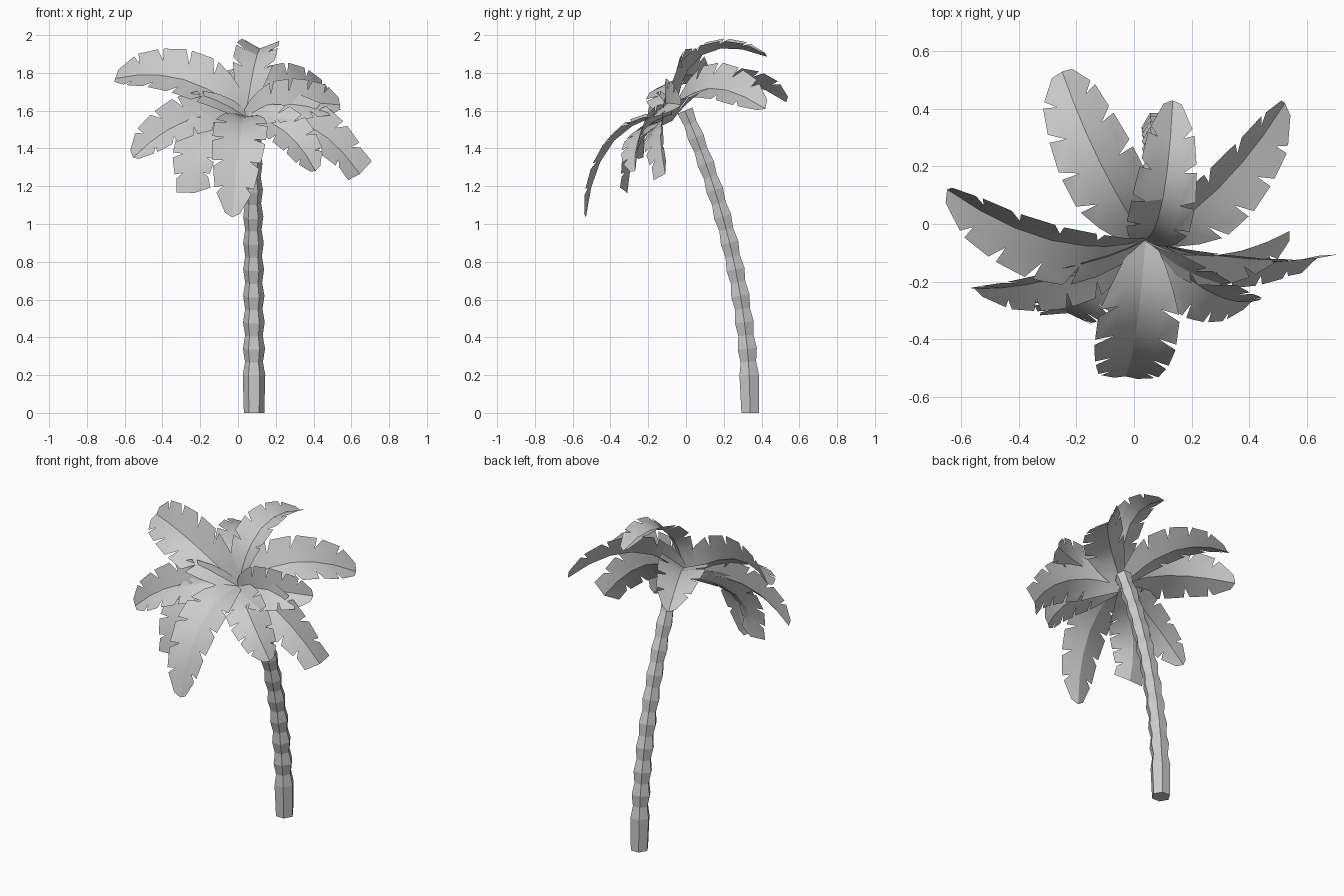
import bpy, bmesh, math
from mathutils import Vector

if "Cube" in bpy.data.objects:
    bpy.data.objects.remove(bpy.data.objects["Cube"])


def finish(bm, name, smooth=False):
    bmesh.ops.remove_doubles(bm, verts=bm.verts, dist=0.0005)
    me = bpy.data.meshes.new(name)
    bm.to_mesh(me)
    bm.free()
    ob = bpy.data.objects.new(name, me)
    bpy.context.collection.objects.link(ob)
    if smooth:
        bpy.ops.object.select_all(action='DESELECT')
        bpy.context.view_layer.objects.active = ob
        ob.select_set(True)
        bpy.ops.object.shade_smooth_by_angle(angle=math.radians(25))
    return ob


# Leaning six-sided trunk with alternating wide and narrow rings
def build_trunk():
    bm = bmesh.new()
    levels = [0.0] + [0.2 + 0.07 * i for i in range(21)]
    rings = []
    for i, z in enumerate(levels):
        centre = Vector((0.085 - 0.004 * z * z, 0.34 - 0.135 * z * z, z))
        up = Vector((0, -0.27 * z, 1)).normalized() if i else Vector((0, 0, 1))
        fwd = up.cross(Vector((1, 0, 0)))
        r = (0.054 if i == 0 else 0.061 if i % 2 else 0.049) * (1 - 0.12 * z)
        rings.append([bm.verts.new(centre + r * (math.cos(k * math.pi / 3) * Vector((1, 0, 0))
                                                 + math.sin(k * math.pi / 3) * fwd))
                      for k in range(6)])
    for a, b in zip(rings, rings[1:]):
        for k in range(6):
            bm.faces.new((a[k], a[(k + 1) % 6], b[(k + 1) % 6], b[k]))
    bm.faces.new(rings[0][::-1])
    bm.faces.new(rings[-1])
    finish(bm, "trunk")


# Half-width of a frond along its length
WIDTHS = [(0, 0.03), (0.15, 0.09), (0.35, 0.135), (0.6, 0.135), (0.85, 0.10), (1.0, 0.04), (1.2, 0.0)]


def width(t):
    for (t0, w0), (t1, w1) in zip(WIDTHS, WIDTHS[1:]):
        if t <= t1:
            return w0 + (w1 - w0) * (t - t0) / (t1 - t0)
    return 0.0


# Arched frond, folded along its midrib, with notched edges and a more or less blunt end
def build_frond(name, tip, normal, bulge, wide, fold, blunt=0.8):
    base, tip = Vector((0.04, -0.055, 1.57)), Vector(tip)
    chord = tip - base
    n = Vector(normal)
    ctrl = base + chord * 0.45 + Vector(bulge) * 2
    f = math.radians(fold)

    def rib(t):
        return base * (1 - t) ** 2 + ctrl * 2 * t * (1 - t) + tip * t * t

    def point(t, frac, side):
        tan = ((ctrl - base) * (1 - t) + (tip - ctrl) * t).normalized()
        s = tan.cross(n).normalized() * side
        u = (s.cross(tan) * side).normalized()
        return rib(t) + (s * math.cos(f) + u * math.sin(f)) * width(t) * frac * wide

    bm = bmesh.new()

    def face(pts, side):
        vs = [bm.verts.new(p) for p in pts]
        bm.faces.new(vs if side > 0 else vs[::-1])

    cuts = [0.0, 0.32, 0.5, 0.68, 0.84]
    for side in (1, -1):
        for t0, t1 in zip(cuts, cuts[1:]):
            # split the long first panel so that it follows the arch
            steps = 3 if t0 == 0 else 1
            for k in range(steps):
                a, b = t0 + (t1 - t0) * k / steps, t0 + (t1 - t0) * (k + 1) / steps
                ea = a + 0.05 if k == 0 and t0 > 0 else a
                eb = b + 0.012 if k == steps - 1 else b
                ha, hb = point(a, 0.55, side), point(b, 0.55, side)
                face([rib(a), ha, hb, rib(b)], side)
                face([ha, point(ea, 1, side), point(eb, 1, side), hb], side)
        a = cuts[-1]
        h = point(a, 0.55, side)
        face([rib(a), h, tip], side)
        face([h, point(a + 0.04, 1, side), point(0.98, blunt, side), tip], side)
    finish(bm, name, True)


build_trunk()

# name, tip, facing direction, midrib bulge, width factor, fold angle, bluntness
FRONDS = [
    ("left_upper_frond", (-0.65, 0.12, 1.77), (0, -0.77, 0.63), (0, -0.085, 0.1), 1.22, 22),
    ("left_lower_frond", (-0.555, -0.225, 1.352), (-0.2, -0.88, 0.4), (-0.02, -0.05, 0.085), 1.0, 22),
    ("left_hanging_frond", (-0.23, -0.31, 1.165), (-0.2, -0.9, 0.3), (-0.1, -0.06, 0.06), 1.0, 15, 2),
    ("front_frond", (-0.03, -0.53, 1.035), (0, -0.77, 0.64), (0, -0.1, 0.125), 1.08, 13),
    ("right_upper_frond", (0.54, -0.025, 1.63), (0, -0.9, 0.42), (0, -0.07, 0.035), 1.0, 25),
    ("right_lower_frond", (0.645, -0.11, 1.265), (0.2, -0.93, 0.35), (0.04, -0.05, 0.1), 1.0, 18, 1.9),
    ("right_hanging_frond", (0.41, -0.27, 1.28), (0.3, -0.87, 0.38), (0.03, -0.07, 0.06), 0.95, 18),
    ("back_left_frond", (-0.25, 0.53, 1.645), (-0.1, -0.15, 1), (-0.02, -0.01, 0.14), 1.1, 22),
    ("back_frond", (0.135, 0.43, 1.885), (0.0, -0.5, 0.85), (0.015, -0.09, 0.175), 0.9, 24),
    ("back_right_frond", (0.525, 0.42, 1.61), (0.42, -0.47, 0.73), (0.02, -0.05, 0.13), 1.12, 22),
]
for args in FRONDS:
    build_frond(*args)
